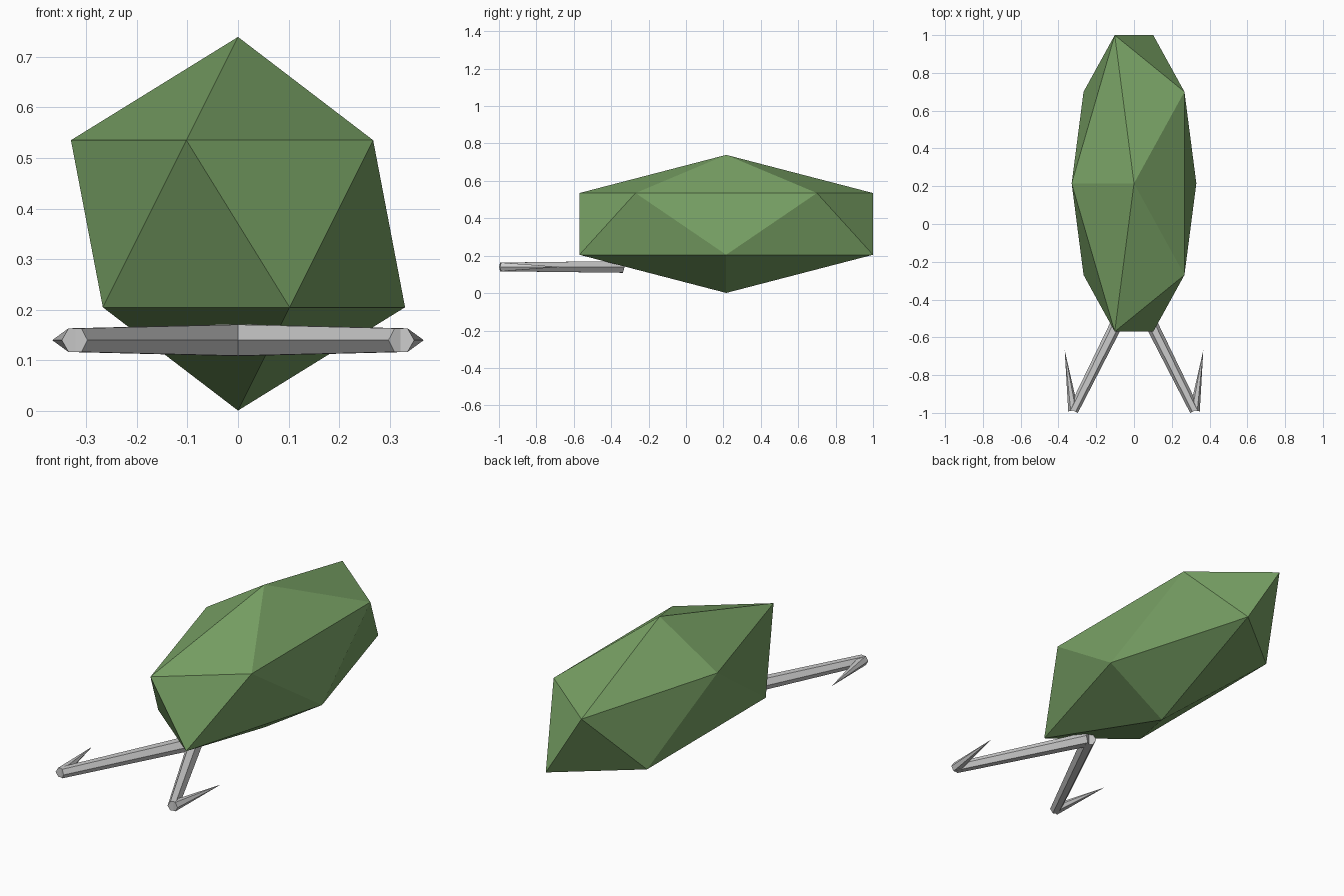
import bpy, bmesh, math
from mathutils import Vector, Matrix

if "Cube" in bpy.data.objects:
    bpy.data.objects.remove(bpy.data.objects["Cube"])

Z = 0.14  # height of the mandible plane


def finish(name, bm, mat=None):
    bmesh.ops.recalc_face_normals(bm, faces=bm.faces)
    me = bpy.data.meshes.new(name)
    bm.to_mesh(me)
    bm.free()
    ob = bpy.data.objects.new(name, me)
    bpy.context.collection.objects.link(ob)
    if mat:
        me.materials.append(mat)
    return ob


def rod(name, a, b, r1, r2):
    """Six-sided tapered rod from a to b, flats facing up and down."""
    a, b = Vector(a), Vector(b)
    axis = (b - a).normalized()
    side = axis.cross(Vector((0, 0, 1)))
    bm = bmesh.new()
    rings = []
    for p, r in ((a, r1), (b, r2)):
        if r == 0:
            rings.append([bm.verts.new(p)])
        else:
            rings.append([bm.verts.new(p + r * (side * math.cos(i * math.pi / 3)
                          + Vector((0, 0, math.sin(i * math.pi / 3))))) for i in range(6)])
    lo, hi = rings
    for i in range(6):
        j = (i + 1) % 6
        if len(hi) == 1:
            bm.faces.new((lo[i], lo[j], hi[0]))
        else:
            bm.faces.new((lo[i], lo[j], hi[j], hi[i]))
    bm.faces.new(lo)
    if len(hi) > 1:
        bm.faces.new(hi)
    return finish(name, bm)


# Body: stretched icosahedron
green = bpy.data.materials.new("green")
green.diffuse_color = (0.19, 0.36, 0.13, 1)
green.use_nodes = True
green.node_tree.nodes["Principled BSDF"].inputs["Base Color"].default_value = green.diffuse_color
bm = bmesh.new()
bmesh.ops.create_icosphere(bm, subdivisions=1, radius=1)
bm.transform(Matrix.Translation((0, 0.215, 0.37))
             @ Matrix.Diagonal((0.369, 0.9225, 0.369, 1))
             @ Matrix.Rotation(math.pi, 4, 'Z'))
finish("body", bm, green)

# Front arms with backward-pointing barbs
for s, label in ((-1, "left"), (1, "right")):
    elbow = (s * 0.3215, -0.988, Z)
    rod(label + "_arm", (0, -0.345, Z), elbow, 0.036, 0.027)
    rod(label + "_barb", elbow, (s * 0.367, -0.667, Z), 0.027, 0)
